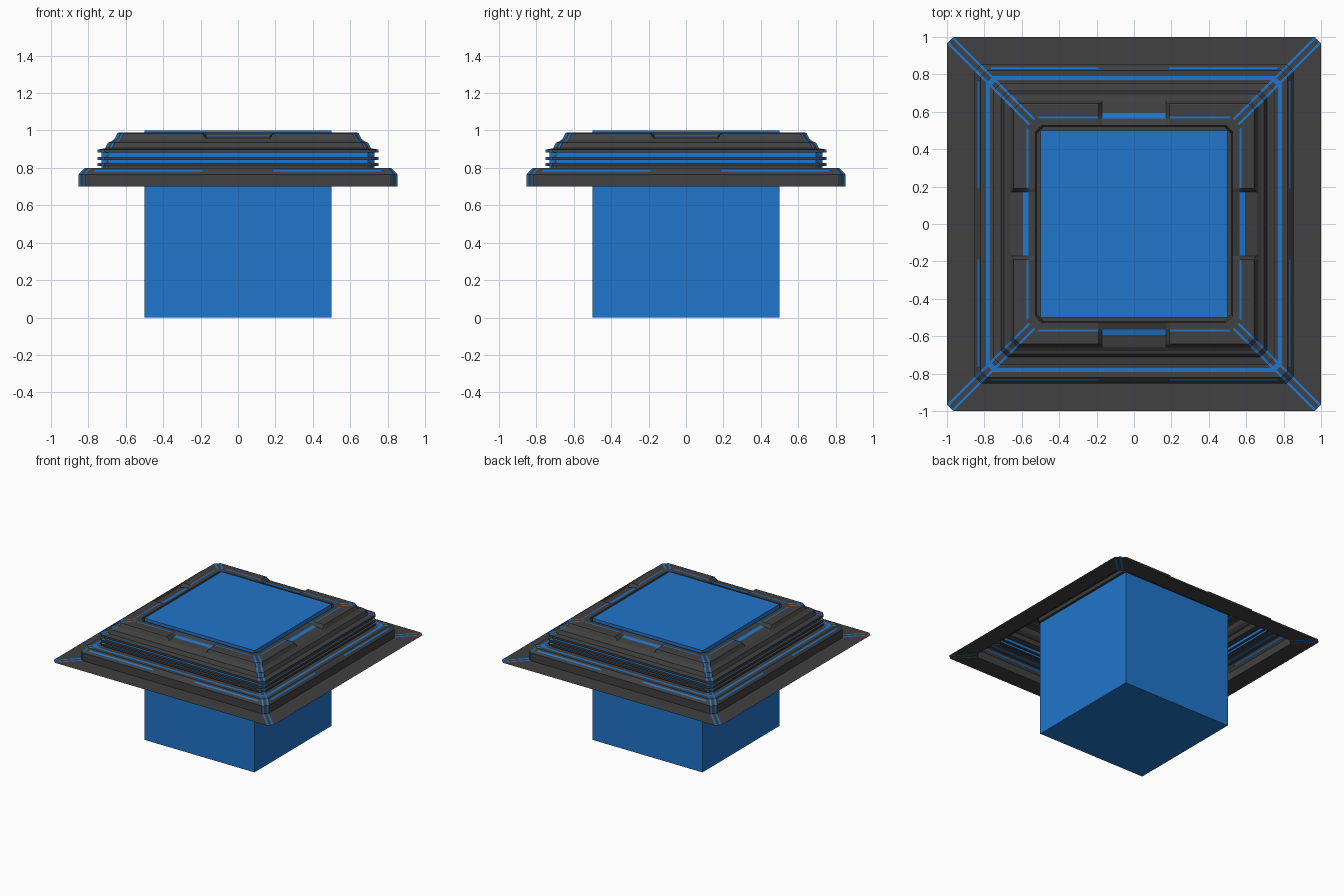
import bpy
import bmesh
from mathutils import Matrix, Vector

default = bpy.data.objects.get("Cube")
if default:
    bpy.data.objects.remove(default, do_unlink=True)


def material(name, rgb):
    m = bpy.data.materials.new(name)
    m.use_nodes = True
    m.diffuse_color = (*rgb, 1)
    m.node_tree.nodes["Principled BSDF"].inputs["Base Color"].default_value = (*rgb, 1)
    return m


grey = material("dark grey", (0.052, 0.052, 0.052))
blue = material("blue", (0.015, 0.178, 0.6))


def add_object(name, bm, mats):
    mesh = bpy.data.meshes.new(name)
    bm.to_mesh(mesh)
    bm.free()
    for m in mats:
        mesh.materials.append(m)
    ob = bpy.data.objects.new(name, mesh)
    bpy.context.collection.objects.link(ob)
    return ob


# Central block
bm = bmesh.new()
bmesh.ops.create_cube(bm, size=1, matrix=Matrix.Translation((0, 0, 0.5)))
add_object("centre_block", bm, [blue])

# Cover profile, outside to inside: radius, height, style of the band that follows
PROFILE = [
    (1.0, 0.70, "plain"), (0.852, 0.70, "plain"), (0.852, 0.765, "plain"),
    (0.838, 0.782, "slit"), (0.829, 0.79, "plain"), (0.82, 0.80, "plain"),
    (0.79, 0.80, "stripe"), (0.77, 0.80, "plain"),
    # three thin fins with blue grooves
    (0.73, 0.80, "plain"), (0.73, 0.81, "plain"), (0.75, 0.81, "plain"),
    (0.75, 0.825, "plain"), (0.73, 0.825, "stripe"), (0.73, 0.842, "plain"),
    (0.75, 0.842, "plain"), (0.75, 0.858, "plain"), (0.73, 0.858, "stripe"),
    (0.73, 0.882, "plain"), (0.75, 0.882, "plain"), (0.75, 0.898, "plain"),
    # stepped crown
    (0.71, 0.905, "plain"), (0.695, 0.935, "plain"), (0.68, 0.94, "plain"),
    (0.66, 0.955, "plain"), (0.645, 0.985, "plain"), (0.635, 0.99, "plain"),
    (0.574, 0.99, "slit"), (0.564, 0.99, "plain"),
    (0.527, 0.99, "plain"), (0.52, 0.96, "plain"), (0.50, 0.96, "plain"),
]
# Lowered middle of each crown side, keyed by the radius it replaces
NOTCH = {0.645: (0.65, 0.958), 0.635: (0.605, 0.965),
         0.574: (0.594, 0.968), 0.564: (0.565, 0.975)}
CORNER = 0.035


def side_points(r, z):
    """One side facing +x, followed by the points of its chamfered corner."""
    b = r - CORNER
    pts = []
    for t in (-b, -0.96 * b, -0.19, -0.17, 0.17, 0.19, 0.96 * b, b):
        nr, nz = NOTCH.get(r, (r, z)) if abs(t) < 0.18 else (r, z)
        pts.append(Vector((nr, t, nz)))
    a, c = Vector((r, b, z)), Vector((b, r, z))
    return pts + [a.lerp(c, 0.27), a.lerp(c, 0.73)]


def is_blue(r, style, col):
    if style == "stripe":
        return True
    if col in (7, 9):
        return r > 0.57
    if style == "slit":
        return col in (1, 5) or (col == 3 and r < 0.6)
    return False


# Stepped square cover, open underneath
bm = bmesh.new()
rings = []
for r, z, style in PROFILE:
    pts = side_points(r, z)
    rings.append([bm.verts.new(Matrix.Rotation(k * 1.5707963, 3, "Z") @ p)
                  for k in range(4) for p in pts])
for (r, z, style), outer, inner in zip(PROFILE, rings, rings[1:]):
    n = len(outer)
    for j in range(n):
        k = (j + 1) % n
        f = bm.faces.new((outer[j], outer[k], inner[k], inner[j]))
        f.material_index = int(is_blue(r, style, j % 10))
add_object("stepped_cover", bm, [grey, blue])
